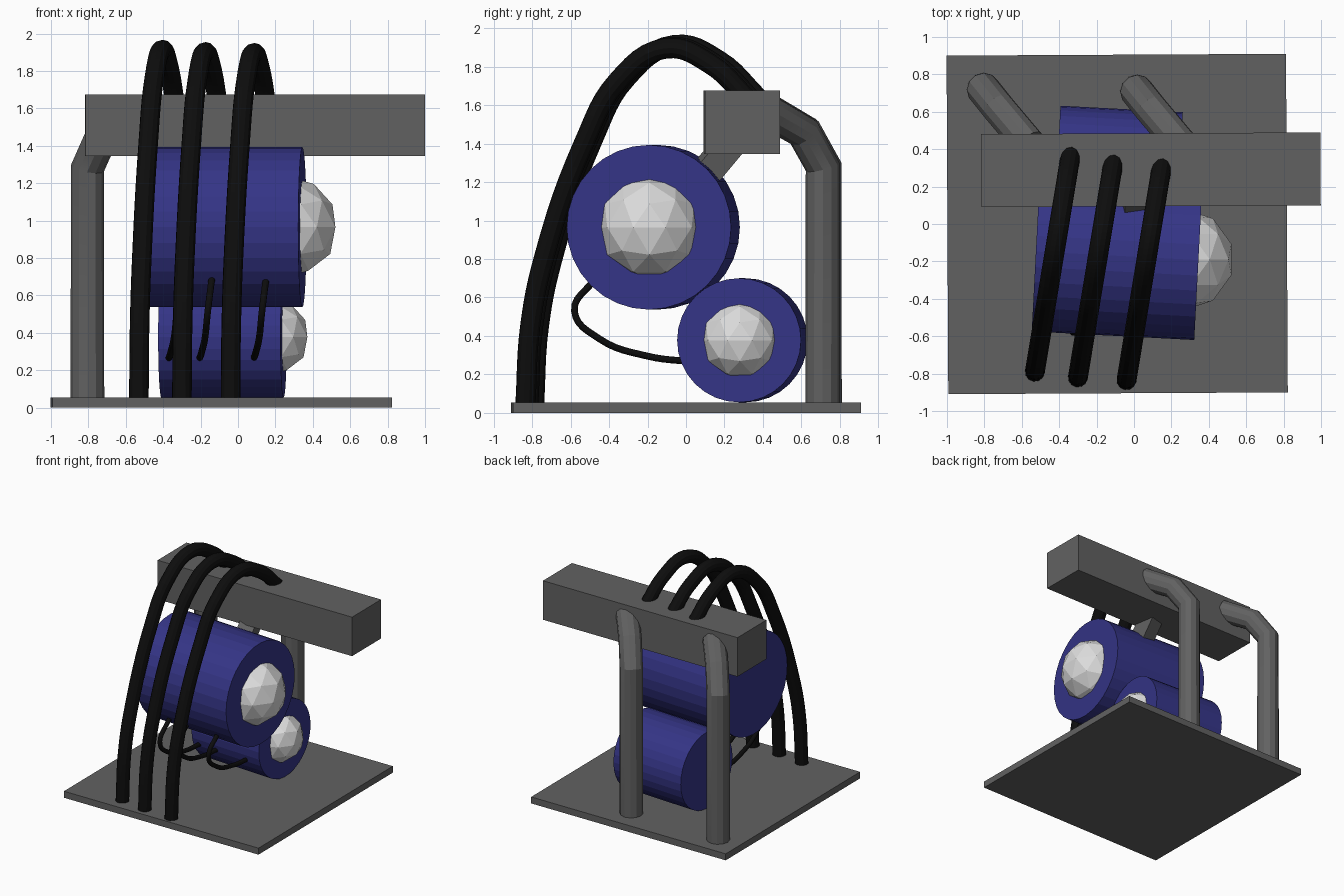
import bpy, bmesh
from math import radians
from mathutils import Matrix, Vector

cube = bpy.data.objects.get("Cube")
if cube:
    bpy.data.objects.remove(cube, do_unlink=True)


def material(name, rgb):
    m = bpy.data.materials.new(name)
    m.use_nodes = True
    m.diffuse_color = (*rgb, 1)
    bsdf = next(n for n in m.node_tree.nodes if n.type == 'BSDF_PRINCIPLED')
    bsdf.inputs["Base Color"].default_value = (*rgb, 1)
    return m


GREY = material("dark grey", (0.12, 0.12, 0.12))
BLUE = material("deep blue", (0.035, 0.035, 0.24))
BLACK = material("rubber black", (0.004, 0.004, 0.004))
WHITE = material("off white", (0.72, 0.72, 0.72))


def mesh_object(name, bm, mat, matrix):
    me = bpy.data.meshes.new(name)
    bm.to_mesh(me)
    bm.free()
    me.materials.append(mat)
    ob = bpy.data.objects.new(name, me)
    ob.matrix_world = matrix
    bpy.context.collection.objects.link(ob)
    return ob


def box(name, size, loc, rot=Matrix()):
    bm = bmesh.new()
    bmesh.ops.create_cube(bm, size=1)
    bmesh.ops.scale(bm, vec=size, verts=bm.verts)
    return mesh_object(name, bm, GREY, Matrix.Translation(loc) @ rot)


def drum(name, radius, length, loc):
    """Cylinder lying along x, turned slightly toward the front."""
    bm = bmesh.new()
    bmesh.ops.create_cone(bm, cap_ends=True, segments=32, radius1=radius,
                          radius2=radius, depth=length)
    rot = Matrix.Rotation(radians(-3), 4, 'Z') @ Matrix.Rotation(radians(90), 4, 'Y')
    return mesh_object(name, bm, BLUE, Matrix.Translation(loc) @ rot)


def knob(name, radius, loc):
    bm = bmesh.new()
    bmesh.ops.create_icosphere(bm, subdivisions=2, radius=radius)
    return mesh_object(name, bm, WHITE, Matrix.Translation(loc))


def tube(name, points, radius, mat, smooth=True):
    """Round tube along a path, converted to a mesh."""
    cu = bpy.data.curves.new(name, 'CURVE')
    cu.dimensions = '3D'
    cu.bevel_depth = radius
    cu.bevel_resolution = 4
    cu.resolution_u = 6
    cu.use_fill_caps = True
    if smooth:
        sp = cu.splines.new('BEZIER')
        sp.bezier_points.add(len(points) - 1)
        for bp, p in zip(sp.bezier_points, points):
            bp.co = p
            bp.handle_left_type = bp.handle_right_type = 'AUTO'
    else:
        sp = cu.splines.new('POLY')
        sp.points.add(len(points) - 1)
        for pt, p in zip(sp.points, points):
            pt.co = (*p, 1)
    cu.materials.append(mat)
    ob = bpy.data.objects.new(name, cu)
    bpy.context.collection.objects.link(ob)
    bpy.ops.object.select_all(action='DESELECT')
    ob.select_set(True)
    bpy.context.view_layer.objects.active = ob
    bpy.ops.object.convert(target='MESH')
    bpy.ops.object.shade_smooth_by_angle(angle=radians(25))
    return bpy.context.object


# Base plate and overhead beam
turn = Matrix.Rotation(radians(0.3), 4, 'Z')
box("base_plate", (1.815, 1.81, 0.055), (-0.09, 0, 0.0275), turn)
box("top_beam", (1.815, 0.39, 0.33), (0.09, 0.29, 1.51), turn)

# Bent posts that carry the beam from behind
leg_path = [(0, 0, 0.04), (0, 0, 1.28), (0.08, -0.1, 1.46), (0.24, -0.29, 1.57)]
for side, x, y in (("right", -0.805, 0.72), ("left", 0.015, 0.71)):
    tube(side + "_post", [Vector(p) + Vector((x, y, 0)) for p in leg_path],
         0.09, GREY, smooth=False)

# Drums with faceted end knobs
drum("upper_drum", 0.428, 0.87, (-0.09, -0.17, 0.965))
drum("lower_drum", 0.3225, 0.655, (-0.083, 0.293, 0.3775))
knob("upper_knob", 0.272, (0.262, -0.19, 0.965))
knob("lower_knob", 0.206, (0.175, 0.28, 0.3775))

# Slanted strut between the upper drum and the beam
direction = Vector((0, 0.64, 0.77))
strut_turn = direction.to_track_quat('Z', 'Y').to_matrix().to_4x4()
box("strut", (0.13, 0.14, 0.36), (0, 0.13, 1.28),
    strut_turn @ Matrix.Rotation(radians(12), 4, 'Z'))

# Thick hoses arching from the plate over to the beam
arch = [(-0.82, 0.04), (-0.795, 0.45), (-0.725, 0.8), (-0.51, 1.42),
        (-0.34, 1.73), (-0.09, 1.9), (0.14, 1.82), (0.35, 1.62)]
hoses = (("right", -0.53, 0.03, 0.012), ("middle", -0.30, 0, 0), ("left", -0.04, -0.015, -0.005))
for side, x, dy, dz in hoses:
    tube(side + "_hose", [(x + 0.165 * (y + 0.82), y + dy, z + (dz if z > 1 else 0))
                          for y, z in arch], 0.053, BLACK)

# Thin wires looping from the upper drum to the lower drum
loop = [(0.065, -0.48, 0.69), (0.045, -0.58, 0.53), (0.03, -0.45, 0.385),
        (0.01, -0.2, 0.295), (0, 0.03, 0.265)]
for side, x in (("right", -0.37), ("middle", -0.205), ("left", 0.085)):
    tube(side + "_wire", [(x + dx, y, z) for dx, y, z in loop], 0.018, BLACK)
